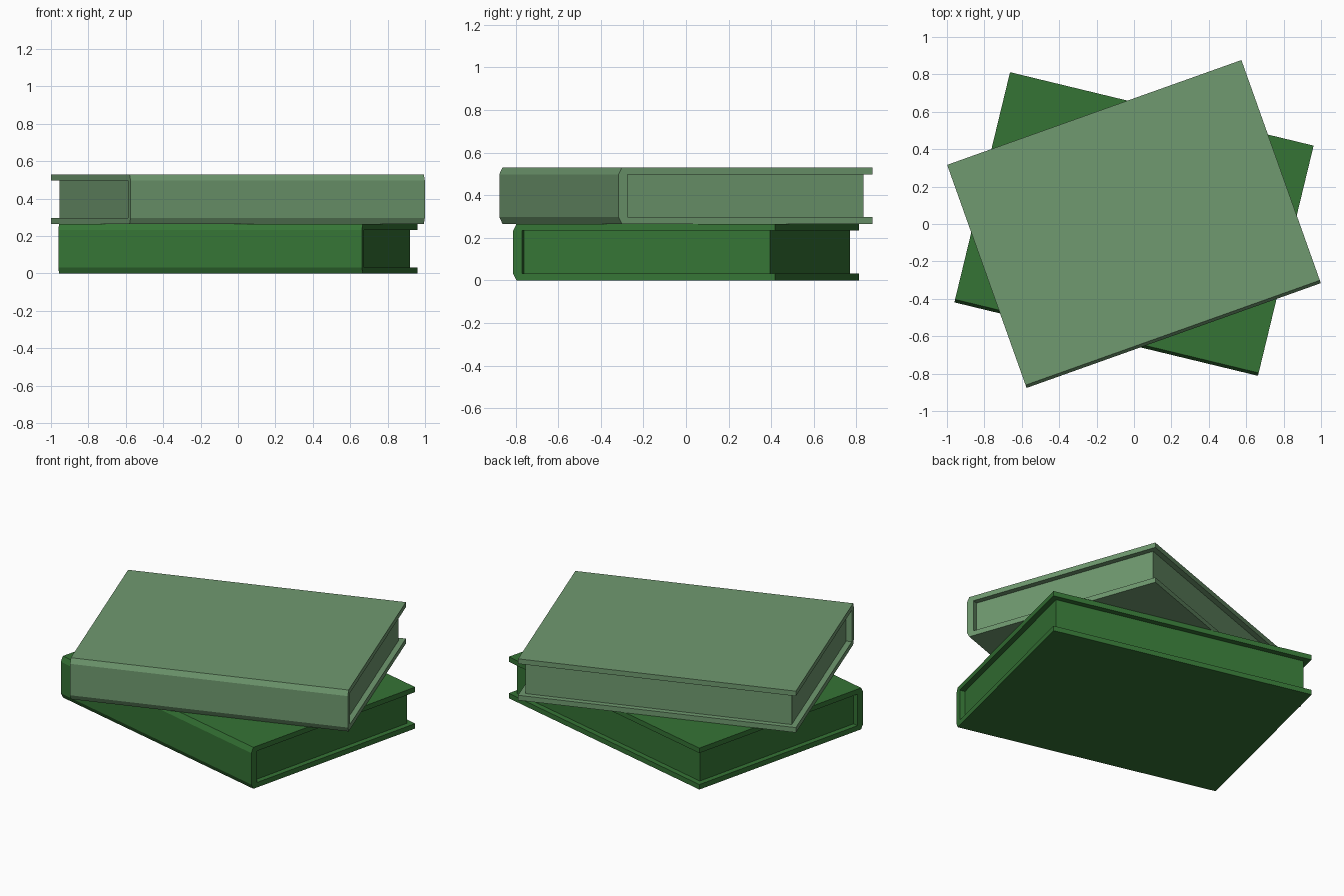
import bpy, bmesh, math

if "Cube" in bpy.data.objects:
    bpy.data.objects.remove(bpy.data.objects["Cube"])

HU, HV = 0.835, 0.633      # half length along the spine, half width
H, T = 0.265, 0.032        # book height, cover thickness
SPINE, CHAMFER, INSET = 0.044, 0.016, 0.034


def material(name, rgb):
    m = bpy.data.materials.new(name)
    m.diffuse_color = (*rgb, 1)
    m.use_nodes = True
    m.node_tree.nodes["Principled BSDF"].inputs["Base Color"].default_value = m.diffuse_color
    return m


def extrude_profile(name, profile, half, z, angle, mat):
    """Extrude a (y, z) outline along x, then turn it about z."""
    bm = bmesh.new()
    face = bm.faces.new([bm.verts.new((-half, y, h)) for y, h in profile])
    out = bmesh.ops.extrude_face_region(bm, geom=[face])
    verts = [g for g in out["geom"] if isinstance(g, bmesh.types.BMVert)]
    bmesh.ops.translate(bm, vec=(2 * half, 0, 0), verts=verts)
    bmesh.ops.recalc_face_normals(bm, faces=bm.faces)
    mesh = bpy.data.meshes.new(name)
    bm.to_mesh(mesh)
    bm.free()
    mesh.materials.append(mat)
    ob = bpy.data.objects.new(name, mesh)
    ob.location.z = z
    ob.rotation_euler.z = math.radians(angle)
    bpy.context.collection.objects.link(ob)


def book(name, z, angle, mat):
    # C-shaped cover with a chamfered spine on the front side
    cover = [(HV, 0), (HV, T), (-HV + SPINE, T), (-HV + SPINE, H - T),
             (HV, H - T), (HV, H), (-HV + CHAMFER, H), (-HV, H - T),
             (-HV, T), (-HV + CHAMFER, 0)]
    extrude_profile(name + "_cover", cover, HU, z, angle, mat)
    # page block, set back from the three open edges
    y0, y1 = -HV + SPINE, HV - INSET
    pages = [(y0, T), (y1, T), (y1, H - T), (y0, H - T)]
    extrude_profile(name + "_pages", pages, HU - INSET, z, angle, mat)


book("bottom_book", 0, -13.6, material("dark_green", (0.036, 0.175, 0.036)))
book("top_book", H, 19.6, material("sage_green", (0.16, 0.32, 0.16)))
